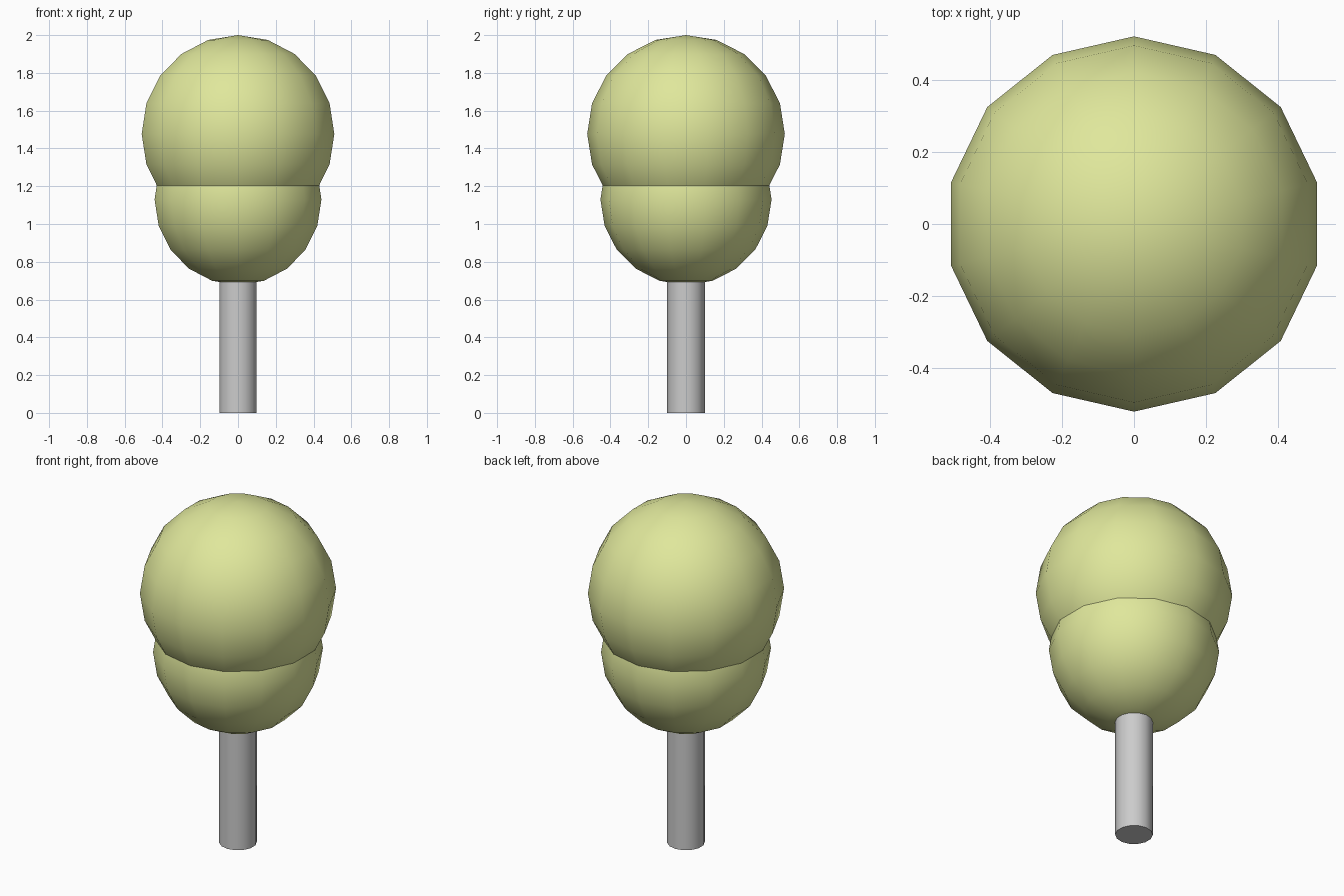
import bpy

if "Cube" in bpy.data.objects:
    bpy.data.objects.remove(bpy.data.objects["Cube"])

SIDES = 14

leaf = bpy.data.materials.new("leaf_green")
leaf.diffuse_color = (0.74, 0.80, 0.33, 1)
leaf.use_nodes = True
leaf.node_tree.nodes["Principled BSDF"].inputs["Base Color"].default_value = leaf.diffuse_color


def smooth(obj, name, angle):
    obj.name = name
    bpy.ops.object.shade_smooth_by_angle(angle=angle)


def foliage(name, radius, z):
    bpy.ops.mesh.primitive_uv_sphere_add(segments=SIDES, ring_count=10,
                                         radius=radius, location=(0, 0, z))
    obj = bpy.context.object
    obj.data.materials.append(leaf)
    smooth(obj, name, 1.0)


# Round trunk, running up into the foliage
TRUNK_H = 0.9
bpy.ops.mesh.primitive_cylinder_add(vertices=SIDES, radius=0.1, depth=TRUNK_H,
                                    location=(0, 0, TRUNK_H / 2))
smooth(bpy.context.object, "trunk", 0.8)

# Two overlapping balls of foliage
foliage("lower_foliage", 0.453, 1.13)
foliage("upper_foliage", 0.523, 1.477)
